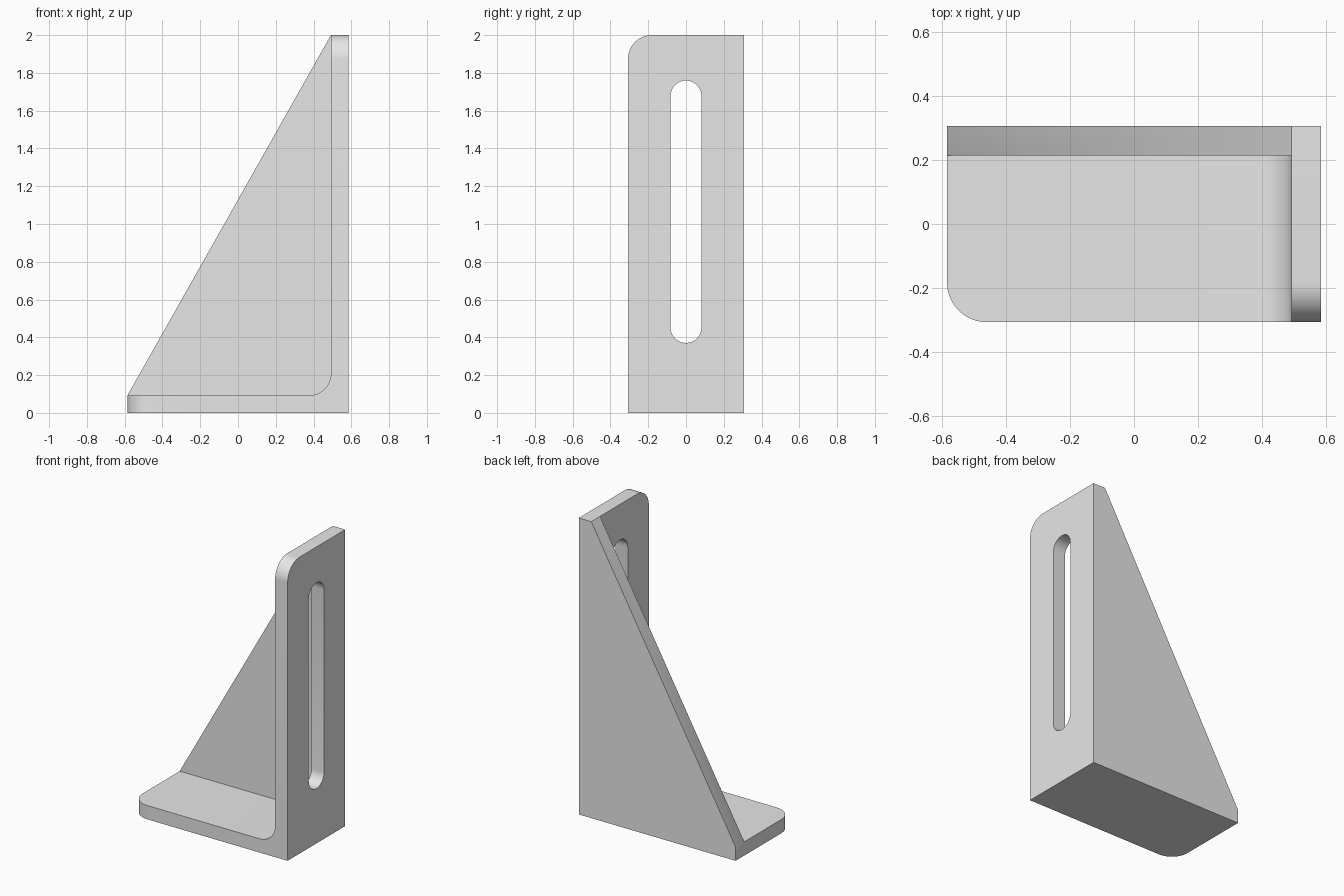
import bpy, bmesh
from math import cos, sin, pi

if "Cube" in bpy.data.objects:
    bpy.data.objects.remove(bpy.data.objects["Cube"])

X, Y, H = 0.585, 0.307, 2.0      # half width, half depth, height
T = 0.093                        # plate thickness
R = 0.125                        # corner radius

grey = bpy.data.materials.new("light_grey")
grey.use_nodes = True
grey.diffuse_color = (0.8, 0.8, 0.8, 1)
grey.node_tree.nodes["Principled BSDF"].inputs["Base Color"].default_value = (0.8, 0.8, 0.8, 1)


def arc(cx, cz, r, start, end, n=12):
    steps = [start + (end - start) * i / n for i in range(n + 1)]
    return [(cx + r * cos(a), cz + r * sin(a)) for a in steps]


def prism(name, points, offset, round_edge=None):
    """Extrude a closed profile along offset, then round chosen edges."""
    bm = bmesh.new()
    face = bm.faces.new([bm.verts.new(p) for p in points])
    result = bmesh.ops.extrude_face_region(bm, geom=[face])
    moved = [v for v in result["geom"] if isinstance(v, bmesh.types.BMVert)]
    bmesh.ops.translate(bm, verts=moved, vec=offset)
    bmesh.ops.recalc_face_normals(bm, faces=bm.faces)
    if round_edge:
        edges = [e for e in bm.edges if all(round_edge(v.co) for v in e.verts)]
        bmesh.ops.bevel(bm, geom=edges, offset=R, offset_type='OFFSET',
                        segments=12, profile=0.5, affect='EDGES')
    mesh = bpy.data.meshes.new(name)
    bm.to_mesh(mesh)
    bm.free()
    mesh.materials.append(grey)
    obj = bpy.data.objects.new(name, mesh)
    bpy.context.collection.objects.link(obj)
    return obj


def combine(target, other, operation):
    mod = target.modifiers.new(operation.lower(), 'BOOLEAN')
    mod.object, mod.operation, mod.solver = other, operation, 'EXACT'
    bpy.context.view_layer.objects.active = target
    bpy.ops.object.modifier_apply(modifier=mod.name)
    bpy.data.objects.remove(other)


# Base and upright in one L profile with an inner fillet and rounded front corners
fillet = arc(X - T - R + 0.01, T + R - 0.01, R - 0.01, -pi / 2, 0)
profile = [(-X, 0), (X, 0), (X, H), (X - T, H)] + fillet[::-1] + [(-X, T)]
bracket = prism("angle_bracket", [(x, -Y, z) for x, z in profile], (0, 2 * Y, 0),
                lambda c: c.y < 0 and (c.x < -X + 0.001 or c.z > H - 0.001))

# Triangular gusset along the back
gusset = [(-X, 0), (X, 0), (X, H), (X - T, H), (-X, T)]
combine(bracket, prism("gusset", [(x, Y, z) for x, z in gusset], (0, -T, 0)), 'UNION')

# Long adjustment slot through the upright
slot = arc(0, 1.678, 0.082, 0, pi) + arc(0, 0.452, 0.082, pi, 2 * pi)
cutter = prism("slot_cutter", [(X - 2 * T, y, z) for y, z in slot], (3 * T, 0, 0))
cutter.hide_render = True
combine(bracket, cutter, 'DIFFERENCE')

# Smooth rounded surfaces, keep hard edges
bpy.ops.object.select_all(action='DESELECT')
bracket.select_set(True)
bpy.context.view_layer.objects.active = bracket
bpy.ops.object.shade_smooth_by_angle(angle=pi / 6)
